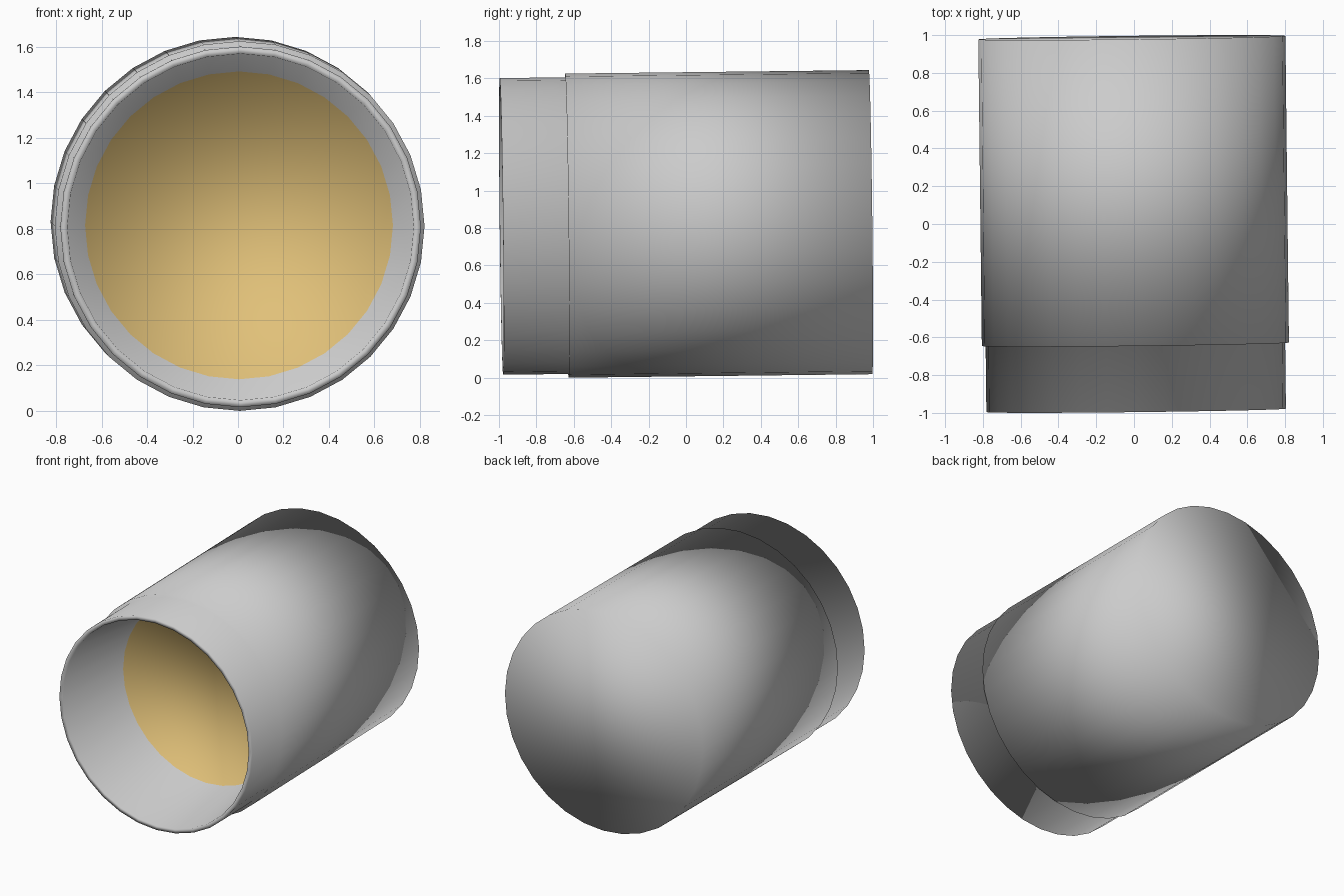
import bpy, bmesh, math
from mathutils import Matrix

if "Cube" in bpy.data.objects:
    bpy.data.objects.remove(bpy.data.objects["Cube"])

SEGS = 32
# (radius, y) from back end, over the stepped lip, into the tapered bore
PROFILE = [(0.813, 0.987), (0.813, -0.637), (0.793, -0.637),
           (0.793, -0.987), (0.762, -0.987), (0.677, -0.39)]

gold = bpy.data.materials.new("gold_filling")
gold.diffuse_color = (0.75, 0.53, 0.19, 1)
gold.use_nodes = True
gold.node_tree.nodes["Principled BSDF"].inputs["Base Color"].default_value = gold.diffuse_color

bm = bmesh.new()
rings = []
for r, y in PROFILE:
    rings.append([bm.verts.new((r * math.sin(2 * math.pi * i / SEGS), y,
                                r * math.cos(2 * math.pi * i / SEGS)))
                  for i in range(SEGS)])

# side walls
for a, b in zip(rings, rings[1:]):
    for i in range(SEGS):
        j = (i + 1) % SEGS
        bm.faces.new((a[i], a[j], b[j], b[i]))

# closed back and the gold surface inside
bm.faces.new(rings[0])
filling = bm.faces.new(rings[-1])
filling.material_index = 1

bmesh.ops.recalc_face_normals(bm, faces=bm.faces)
for f in bm.faces:
    f.smooth = True

# the cup lies on its side, very slightly tilted
tilt = Matrix.Rotation(0.0115, 4, 'Z') @ Matrix.Rotation(0.0115, 4, 'X')
bmesh.ops.transform(bm, matrix=Matrix.Translation((0, 0, 0.82)) @ tilt, verts=bm.verts)

mesh = bpy.data.meshes.new("cup")
bm.to_mesh(mesh)
bm.free()
mesh.materials.append(None)
mesh.materials.append(gold)
cup = bpy.data.objects.new("cup", mesh)
bpy.context.collection.objects.link(cup)
